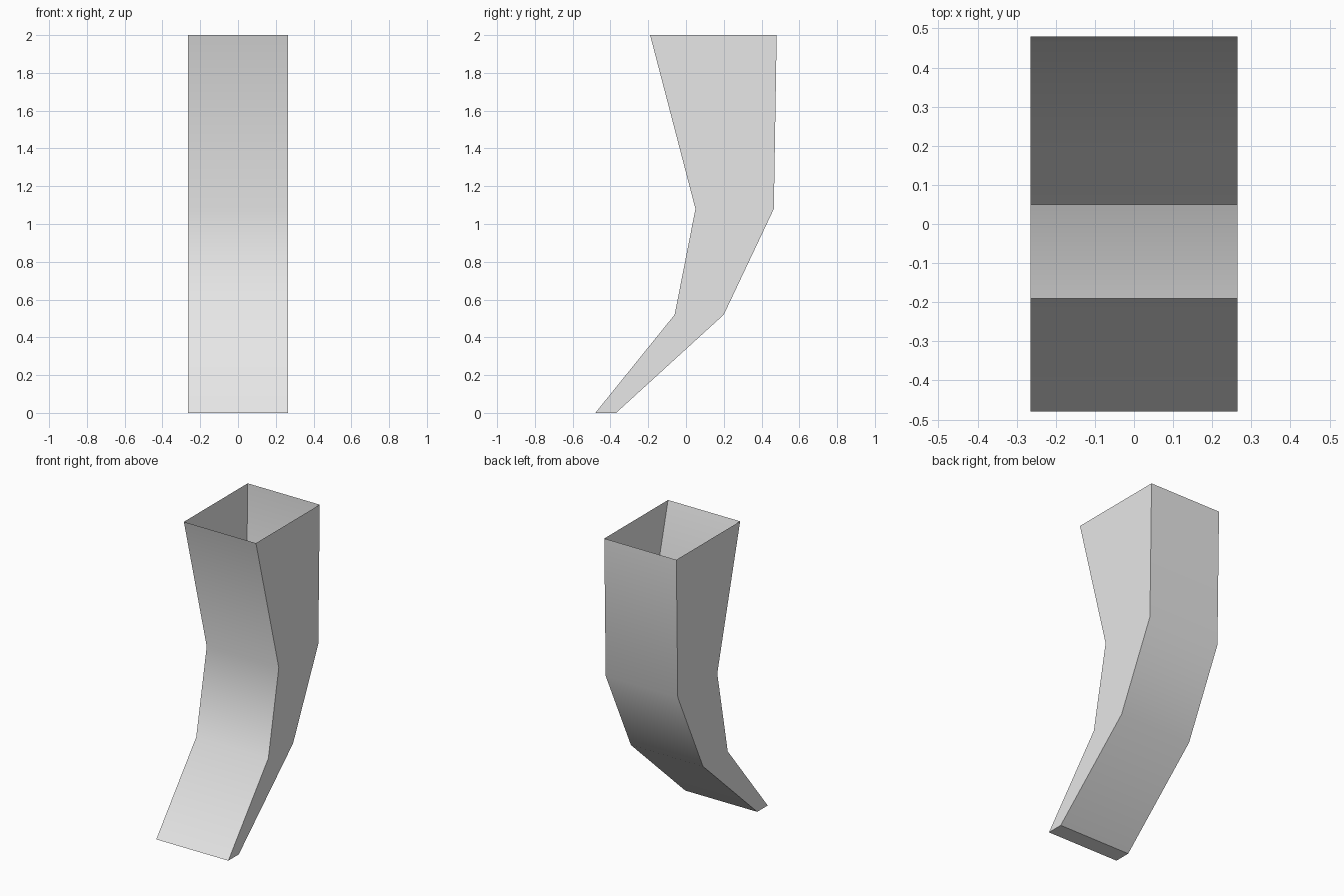
import bpy
import bmesh
from math import radians

cube = bpy.data.objects.get("Cube")
if cube:
    bpy.data.objects.remove(cube, do_unlink=True)

# Plain grey material
grey = bpy.data.materials.new("light grey")
grey.use_nodes = True
colour = (0.8, 0.8, 0.8, 1)
grey.diffuse_color = colour
grey.node_tree.nodes["Principled BSDF"].inputs["Base Color"].default_value = colour

# Side profile, bottom to top: height, front y, back y
HALF_WIDTH = 0.265
sections = [(0, -0.48, -0.37), (0.52, -0.06, 0.2),
            (1.08, 0.05, 0.465), (2, -0.19, 0.48)]

bm = bmesh.new()
rings = []
for z, front, back in sections:
    corners = [(-HALF_WIDTH, front), (HALF_WIDTH, front),
               (HALF_WIDTH, back), (-HALF_WIDTH, back)]
    rings.append([bm.verts.new((x, y, z)) for x, y in corners])

# Four walls between neighbouring sections, open at the top
for low, high in zip(rings, rings[1:]):
    for i in range(4):
        j = (i + 1) % 4
        bm.faces.new((low[i], low[j], high[j], high[i]))

# Closed lower end
bm.faces.new(rings[0][::-1])

mesh = bpy.data.meshes.new("curved_chute")
bm.to_mesh(mesh)
bm.free()
mesh.materials.append(grey)
chute = bpy.data.objects.new("curved_chute", mesh)
bpy.context.collection.objects.link(chute)

# Smooth along the bends, sharp at the corners
bpy.ops.object.select_all(action="DESELECT")
chute.select_set(True)
bpy.context.view_layer.objects.active = chute
bpy.ops.object.shade_smooth_by_angle(angle=radians(40))
